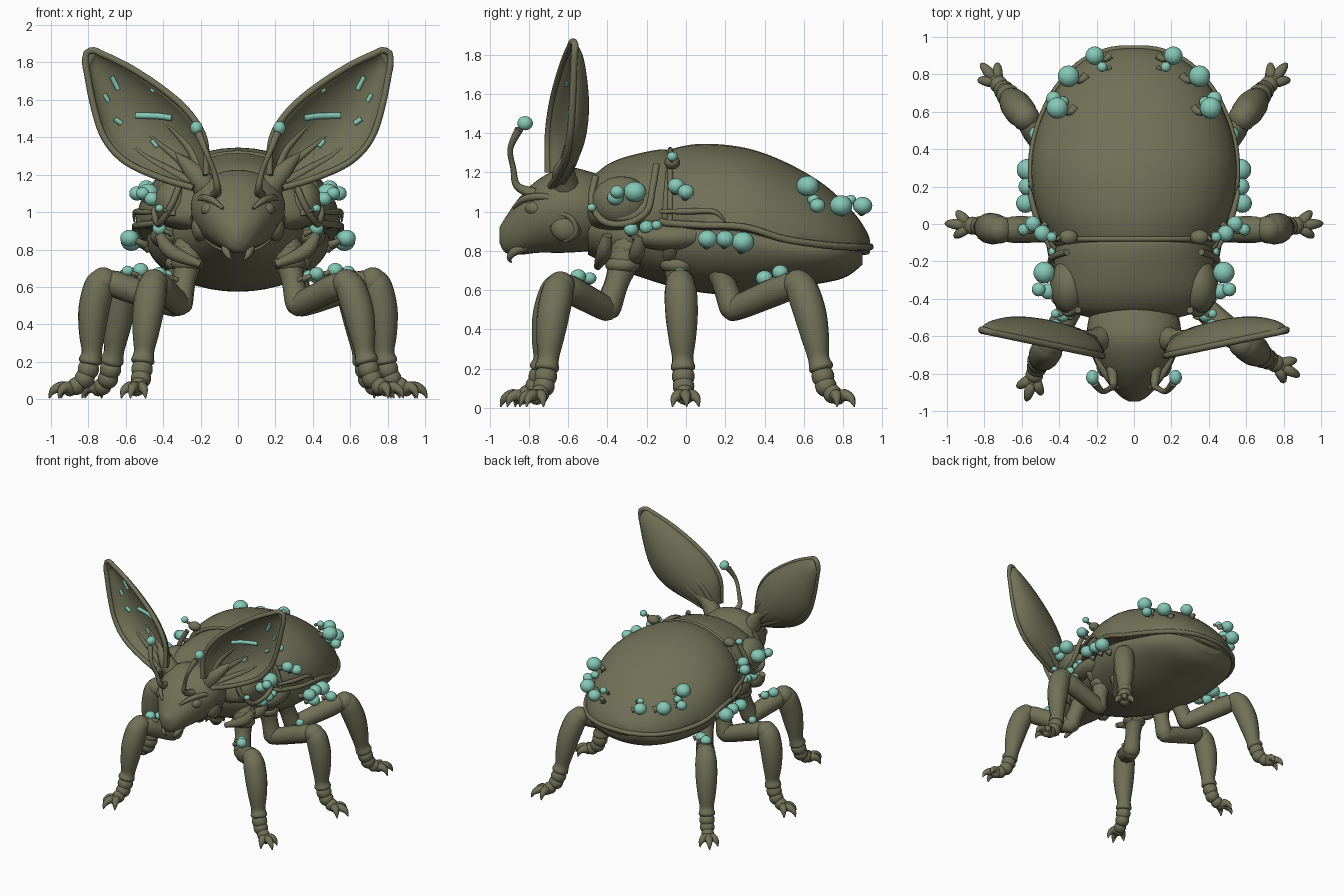
import bpy, bmesh, math
from mathutils import Vector as V

cube = bpy.data.objects.get("Cube")
if cube:
    bpy.data.objects.remove(cube)


def material(name, rgb):
    m = bpy.data.materials.new(name)
    m.use_nodes = True
    m.diffuse_color = (*rgb, 1)
    m.node_tree.nodes["Principled BSDF"].inputs["Base Color"].default_value = (*rgb, 1)
    return m


OLIVE = material("olive", (.165, .165, .098))
TEAL = material("teal", (.235, .58, .47))


def finish(name, bm, mat=OLIVE):
    bmesh.ops.recalc_face_normals(bm, faces=bm.faces)
    me = bpy.data.meshes.new(name)
    bm.to_mesh(me)
    bm.free()
    me.materials.append(mat)
    ob = bpy.data.objects.new(name, me)
    bpy.context.collection.objects.link(ob)
    bpy.ops.object.select_all(action='DESELECT')
    ob.select_set(True)
    bpy.context.view_layer.objects.active = ob
    bpy.ops.object.shade_smooth_by_angle(angle=math.radians(50))
    return ob


def spline(rows, steps=6):
    """Smooth curve through rows of any length."""
    rows = [tuple(r) for r in rows]
    ext = [rows[0]] + rows + [rows[-1]]
    out = []
    for a, b, c, d in zip(ext, ext[1:], ext[2:], ext[3:]):
        for k in range(steps):
            t = k / steps
            out.append(tuple(q + .5 * t * (r - p + t * (2*p - 5*q + 4*r - s + t * (3*(q - r) + s - p)))
                             for p, q, r, s in zip(a, b, c, d)))
    return out + [rows[-1]]


def loft(name, rings, mat=OLIVE):
    bm = bmesh.new()
    loops = [[bm.verts.new(p) for p in ring] for ring in rings]
    n = len(loops[0])
    for a, b in zip(loops, loops[1:]):
        for i in range(n):
            bm.faces.new((a[i], a[(i+1) % n], b[(i+1) % n], b[i]))
    bm.faces.new(loops[0])
    bm.faces.new(loops[-1])
    return finish(name, bm, mat)


def tube(name, pts, radii, mat=OLIVE, n=10, steps=5):
    """Round tube along a smooth path, one radius per point or one for all."""
    if not isinstance(radii, (list, tuple)):
        radii = [radii] * len(pts)
    path = spline([(*p, r) for p, r in zip(pts, radii)], steps)
    cs = [V(p[:3]) for p in path]
    side, prev, rings = None, None, []
    for i, c in enumerate(cs):
        t = (cs[min(i+1, len(cs)-1)] - cs[max(i-1, 0)]).normalized()
        if side is None:
            side = t.orthogonal().normalized()
        else:
            side = prev.rotation_difference(t) @ side
        prev, up = t, t.cross(side)
        r = max(path[i][3], .002)
        rings.append([c + r * (side * math.cos(math.tau*k/n) + up * math.sin(math.tau*k/n)) for k in range(n)])
    return loft(name, rings, mat)


def blob(name, loc, size, mat=OLIVE):
    bm = bmesh.new()
    bmesh.ops.create_uvsphere(bm, u_segments=18, v_segments=12, radius=1)
    bmesh.ops.scale(bm, vec=size if isinstance(size, tuple) else (size,) * 3, verts=bm.verts)
    bmesh.ops.translate(bm, vec=loc, verts=bm.verts)
    return finish(name, bm, mat)


def section(row, a):
    """Point on a cross-section (y, half width, low, middle, high)."""
    y, w, lo, mid, hi = row
    s = math.sin(a)
    return V((w * math.cos(a), y, mid + s * ((hi - mid) if s > 0 else (mid - lo))))


def body(name, rows, n=40):
    loft(name, [[section(r, math.tau*k/n) for k in range(n)] for r in spline(rows)])


# Body masses: y, half width, low, middle, high
shell = [(-.13, .41, .92, .95, 1.26), (-.08, .45, .9, .94, 1.315), (.08, .525, .89, .93, 1.345), (.3, .55, .88, .92, 1.325),
         (.5, .52, .82, .86, 1.255), (.7, .43, .79, .83, 1.14), (.85, .3, .78, .82, 1.0), (.92, .16, .78, .82, .9),
         (.938, .06, .79, .82, .85)]
collar = [(-.5, .24, .93, 1.0, 1.1), (-.46, .35, .9, .98, 1.19), (-.36, .42, .88, .97, 1.26), (-.2, .43, .88, .96, 1.305),
          (-.1, .41, .9, .96, 1.315), (-.07, .37, .92, .96, 1.28)]
belly = [(-.5, .2, .78, .92, 1.05), (-.3, .33, .69, .88, 1.05), (0, .43, .6, .87, 1.0), (.3, .49, .575, .86, .95),
         (.6, .45, .62, .81, .88), (.8, .34, .66, .8, .86), (.9, .16, .73, .81, .84)]
head = [(-.4, .12, .82, 1.02, 1.16), (-.48, .23, .8, 1.02, 1.2), (-.62, .25, .79, 1.03, 1.225), (-.75, .205, .79, 1.0, 1.165),
        (-.85, .14, .78, .95, 1.07), (-.92, .075, .79, .89, .97), (-.95, .025, .84, .89, .92)]
body("wing_case", shell)
body("neck_shield", collar)
body("belly", belly)
body("head", head)

# Raised borders on the shells
edge = [V((r[1], r[0], r[3])) for r in spline(shell, 3)]
tube("wing_case_rim", edge + [V((-p.x, p.y, p.z)) for p in reversed(edge)], .018, steps=2)
arc = [math.pi * k / 16 for k in range(17)]
tube("wing_case_front_lip", [section(shell[1], a) for a in arc], .014)
tube("neck_shield_front_lip", [section(collar[1], a) + V((0, .05 * math.sin(a), 0)) for a in arc], .018)


# Ears: a bowl spanned between an upper and a lower edge
upper = spline([(.17, 1.2), (.18, 1.39), (.27, 1.54), (.42, 1.67), (.6, 1.785), (.77, 1.865)], 8)
lower = spline([(.24, 1.13), (.42, 1.185), (.6, 1.27), (.71, 1.39), (.77, 1.56), (.815, 1.79)], 8)


def ear_point(u, v, s, lift=0):
    i = round(u * (len(upper) - 1))
    a, b = upper[i], lower[i]
    x, z = a[0] + (b[0] - a[0]) * v, a[1] + (b[1] - a[1]) * v
    depth = .12 * (4 * v * (1 - v)) ** .7 * math.sin(math.pi * min(1, .12 + u * .88)) ** .6
    return V((s * x, -.7 + .21 * (x - .19) + depth - lift, z))


def ear(side, s):
    bm = bmesh.new()
    nu, nv = len(upper), 17
    g = [[bm.verts.new(ear_point(i/(nu-1), j/(nv-1), s)) for j in range(nv)] for i in range(nu)]
    for i in range(nu - 1):
        for j in range(nv - 1):
            bm.faces.new((g[i][j], g[i+1][j], g[i+1][j+1], g[i][j+1]))
    mod = finish(side + "_ear", bm).modifiers.new("thickness", 'SOLIDIFY')
    mod.thickness, mod.offset = .022, 0
    us = [k / 20 for k in range(21)]
    tip = [V((s * .81, -.565, 1.85))]
    tube(side + "_ear_rim", [ear_point(u, 0, s) for u in us] + tip + [ear_point(u, 1, s) for u in reversed(us)], .018, steps=2)
    tube(side + "_ear_root", [(s*.14, -.6, 1.08), (s*.2, -.62, 1.17), (s*.26, -.61, 1.24), (s*.33, -.57, 1.31)],
         [.075, .065, .045, .01])
    for k, v in enumerate((.3, .55, .8)):
        tube(f"{side}_ear_fold_{k}", [ear_point(u, v, s, .004) for u in (.05, .2, .35, .5)], [.025, .022, .014, .003])
    # Painted streaks: width, then points along and across the ear
    marks = [(.017, (.42, .2), (.48, .28), (.53, .38), (.57, .49)), (.013, (.76, .42), (.82, .34)), (.014, (.61, .7), (.66, .74)),
             (.012, (.75, .68), (.79, .68)), (.011, (.6, .09), (.63, .09)), (.011, (.36, .6), (.39, .58))]
    for k, (r, *m) in enumerate(marks):
        tube(f"{side}_ear_mark_{k}", [ear_point(u, v, s, .012) for u, v in m], r, TEAL)


# Legs: hip, low joint, knee, ankle and toe
def leg(name, s, hip, low, knee, ankle, toe):
    hip, low, knee, ankle, toe = (V((s * p[0], p[1], p[2])) for p in (hip, low, knee, ankle, toe))
    at = lambda a, b, t: a.lerp(b, t)
    tube(name + "_hip", [at(hip, low, t) for t in (-.2, .15, .6, 1, 1.12)], [.06, .085, .062, .065, .02])
    for k, t in enumerate((.1, .35)):
        blob(f"{name}_hip_ring_{k}", at(hip, low, t), (.09, .09, .05))
    tube(name + "_thigh", [at(low, knee, t) for t in (-.12, 0, .45, .85, 1.1)], [.03, .06, .07, .07, .03])
    blob(name + "_knee", knee + V((0, 0, -.01)), .075)
    out = (toe - ankle) * V((1, 1, 0))
    out.normalize()
    tube(name + "_shin", [at(knee, ankle, t) + out * b for t, b in
                          ((-.1, 0), (.05, .015), (.35, .025), (.65, .015), (.88, 0), (1, 0), (1.04, 0))],
         [.035, .078, .083, .07, .054, .062, .03], n=16)
    for k, (d, z, r) in enumerate(((.01, .16, .058), (.03, .11, .055), (.075, .07, .048), (.11, .055, .04))):
        blob(f"{name}_foot_joint_{k}", ankle * V((1, 1, 0)) + out * d + V((0, 0, z)), r)
    # Claws fan out around the foot direction
    base = ankle * V((1, 1, 0)) + out * .09
    for k, a in enumerate((-.75, 0, .75)):
        d = V((out.x * math.cos(a) - out.y * math.sin(a), out.x * math.sin(a) + out.y * math.cos(a), 0))
        reach = .13 if a == 0 else .1
        tube(f"{name}_claw_{k}", [base + d * reach * t + V((0, 0, z)) for t, z in ((.1, .05), (.5, .065), (.85, .045), (1, .005))],
             [.032, .03, .02, .003])


leg("left_front_leg", 1, (.25, -.28, .85), (.32, -.4, .5), (.58, -.64, .63), (.69, -.71, .2), (.86, -.8, 0))
leg("right_front_leg", -1, (.25, -.28, .85), (.31, -.4, .5), (.45, -.64, .63), (.51, -.735, .2), (.565, -.91, 0))

# Growths: x, y, z, radius
growths = [(.21, .9, 1.03, .047), (.17, .84, 1.06, .026), (.35, .79, 1.03, .055), (.41, .62, 1.13, .055), (.43, .67, 1.03, .038),
           (.38, .65, 1.06, .03), (.57, .29, .845, .055), (.58, .11, .86, .048), (.57, .2, .86, .045),
           (.54, 0, 1.1, .04), (.49, -.05, 1.13, .042), (.44, -.07, 1.28, .026), (.48, -.26, 1.1, .055), (.46, -.36, 1.07, .04),
           (.51, -.35, 1.1, .035), (.42, -.48, 1.02, .022), (.42, -.2, .92, .036), (.42, -.28, .91, .036), (.43, -.15, .93, .026),
           (.42, .4, .66, .042), (.52, .48, .69, .04), (.42, -.55, .67, .038), (.38, -.49, .66, .032), (.59, -.03, .685, .03)]

for side, s in (("left", 1), ("right", -1)):
    ear(side, s)
    leg(side + "_middle_leg", s, (.28, -.05, .85), (.34, -.03, .5), (.72, -.03, .64), (.79, -.015, .2), (.97, 0, 0))
    leg(side + "_back_leg", s, (.28, .12, .85), (.34, .24, .5), (.58, .57, .64), (.675, .69, .2), (.82, .86, 0))
    for k, (x, y, z, r) in enumerate(growths):
        blob(f"{side}_growth_{k}", (s*x, y, z), (r*1.05, r*1.05, r*.95), TEAL)
        tube(f"{side}_growth_stem_{k}", [(s*x, y, z), (s*(x - r*1.1), y - r*.4, z - r*.4), (s*(x - r*1.7), y, z - r*.7)],
             [r*.35, r*.35, r*.5], n=8)
    # Face: eyelids, brows, cheeks, jaw hooks and antennae
    blob(side + "_eye", (s*.155, -.765, 1.015), (.045, .055, .04))
    tube(side + "_brow", [(s*.08, -.88, 1.02), (s*.14, -.82, 1.065), (s*.195, -.72, 1.075), (s*.225, -.62, 1.04)],
         [.008, .018, .018, .008])
    tube(side + "_lower_lid", [(s*.11, -.85, .97), (s*.165, -.79, .965), (s*.205, -.7, .98)], [.008, .014, .008])
    blob(side + "_cheek", (s*.2, -.61, .92), (.05, .08, .075))
    tube(side + "_cheek_curl", [(s*.2, -.7, .93), (s*.225, -.66, .99), (s*.24, -.59, .97), (s*.23, -.56, .9), (s*.21, -.62, .85)], .014)
    tube(side + "_jaw_hook", [(s*.06, -.8, .83), (s*.065, -.87, .8), (s*.05, -.9, .765), (s*.03, -.89, .74)], [.03, .024, .014, .003])
    blob(side + "_nostril", (s*.035, -.925, .91), (.016, .015, .012))
    tube(side + "_antenna", [(s*.12, -.77, 1.09), (s*.11, -.86, 1.13), (s*.13, -.88, 1.22), (s*.17, -.895, 1.32), (s*.21, -.85, 1.42)],
         [.03, .02, .015, .015, .022])
    blob(side + "_antenna_bud", (s*.222, -.82, 1.45), (.034, .04, .036), TEAL)
    # Shoulder lobe with a raised, curled border
    blob(side + "_shoulder_lobe", (s*.345, -.33, 1.05), (.105, .15, .13))
    tube(side + "_shoulder_border", [(s*.36, -.15, 1.24), (s*.42, -.17, 1.12), (s*.445, -.2, 1.0), (s*.43, -.3, .94),
                                     (s*.41, -.42, .95), (s*.35, -.48, 1.05), (s*.3, -.46, 1.18)], .018)
    tube(side + "_shell_ridge", [(s*.45, -.13, 1.0), (s*.51, 0, 1.0), (s*.55, .14, 1.0), (s*.555, .2, .95)], [.01, .016, .014, .004])
    blob(side + "_shell_hinge", (s*.35, -.07, 1.25), (.05, .04, .035))
    blob(side + "_flank", (s*.37, -.08, .87), (.1, .2, .07))
    for k in range(4):
        y = -.42 + k * .17
        tube(f"{side}_flank_fold_{k}", [(s*.2, y - .03, .72), (s*.36, y, .79), (s*.42, y + .02, .88)], [.02, .04, .025])
